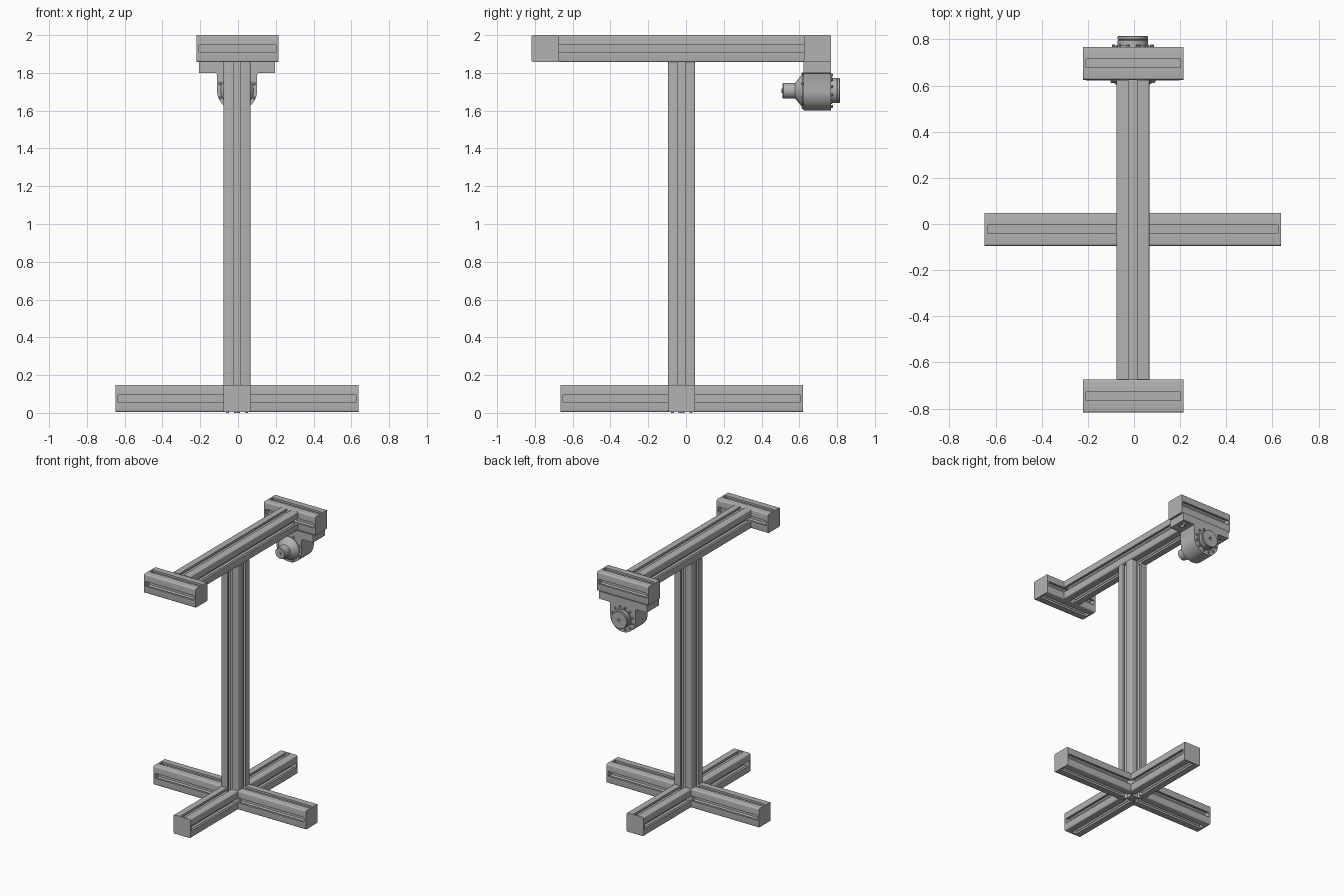
import bpy, bmesh, math
from mathutils import Vector, Matrix

cube = bpy.data.objects.get("Cube")
if cube:
    bpy.data.objects.remove(cube, do_unlink=True)

grey = bpy.data.materials.new("aluminium grey")
grey.use_nodes = True
grey.diffuse_color = (0.45, 0.45, 0.45, 1)
grey.node_tree.nodes["Principled BSDF"].inputs["Base Color"].default_value = (0.45, 0.45, 0.45, 1)

CX, CY = -0.005, -0.023      # column axis
H = 0.0715                   # half width of an extrusion
FLOOR = 0.005                # underside of the base
TOP = 2.0 - H                # axis height of the upper beams
BZ = 1.706                   # shaft axis height
CAP = 0.013


def finish(name, bm, smooth=True):
    bmesh.ops.recalc_face_normals(bm, faces=bm.faces)
    mesh = bpy.data.meshes.new(name)
    bm.to_mesh(mesh)
    bm.free()
    obj = bpy.data.objects.new(name, mesh)
    bpy.context.collection.objects.link(obj)
    mesh.materials.append(grey)
    if smooth:
        bpy.ops.object.select_all(action='DESELECT')
        obj.select_set(True)
        bpy.context.view_layer.objects.active = obj
        bpy.ops.object.shade_smooth_by_angle(angle=math.radians(35))
    return obj


def extrude(name, points, start, end):
    """Sweep a 2D outline from start to end."""
    start, end = Vector(start), Vector(end)
    path = end - start
    frame = Matrix.Translation(start) @ path.to_track_quat('Z', 'Y').to_matrix().to_4x4()
    bm = bmesh.new()
    face = bm.faces.new([bm.verts.new(frame @ Vector((u, v, 0))) for u, v in points])
    swept = bmesh.ops.extrude_face_region(bm, geom=[face], use_keep_orig=True)
    moved = [g for g in swept["geom"] if isinstance(g, bmesh.types.BMVert)]
    bmesh.ops.translate(bm, verts=moved, vec=path)
    return finish(name, bm)


def lathe(name, profile, origin, axis, sides=40):
    """Turn (radius, distance) pairs around an axis."""
    frame = Matrix.Translation(origin) @ Vector(axis).to_track_quat('Z', 'Y').to_matrix().to_4x4()
    bm = bmesh.new()
    rings = []
    for r, d in profile:
        rings.append([bm.verts.new(frame @ Vector((r * math.cos(a), r * math.sin(a), d)))
                      for a in (math.tau * i / sides for i in range(sides))])
    for low, high in zip(rings, rings[1:]):
        for i in range(sides):
            j = (i + 1) % sides
            bm.faces.new((low[i], low[j], high[j], high[i]))
    bm.faces.new(rings[0])
    bm.faces.new(rings[-1])
    return finish(name, bm)


# Square outline with rounded corners, optionally with a T slot on each side
def section(slotted):
    r = 0.009
    half = [(-0.0185, H), (-0.0185, 0.056), (-0.036, 0.056), (-0.036, 0.048), (-0.02, 0.03)]
    side = half + [(-u, v) for u, v in reversed(half)] if slotted else []
    for k in range(5):
        a = math.pi / 2 * (1 - k / 4)
        side.append((H - r + r * math.cos(a), H - r + r * math.sin(a)))
    points = []
    for quarter in range(4):
        c, s = [(1, 0), (0, -1), (-1, 0), (0, 1)][quarter]
        points += [(u * c - v * s, u * s + v * c) for u, v in side]
    return points


SLOT, PLAIN = section(True), section(False)


def beam(name, start, end, cap_start=False, cap_end=True):
    start, end = Vector(start), Vector(end)
    step = (end - start).normalized() * CAP
    a = start + step if cap_start else start
    b = end - step if cap_end else end
    extrude(name, SLOT, a, b)
    if cap_start:
        extrude(name + "_start_cap", PLAIN, start, a)
    if cap_end:
        extrude(name + "_end_cap", PLAIN, b, end)


# Column and the four base legs
beam("column", (CX, CY, FLOOR), (CX, CY, 2 - 2 * H), cap_end=False)
for label, dx, dy in (("left", 1, 0), ("right", -1, 0), ("back", 0, 1), ("front", 0, -1)):
    root = Vector((CX + dx * H, CY + dy * H, FLOOR + H))
    beam(label + "_leg", root, root + Vector((dx, dy, 0)) * 0.571)

# Screws under the base hub
lathe("hub_screw", [(0.016, 0), (0.016, FLOOR)], (CX, CY, 0), (0, 0, 1), 16)
for i in range(4):
    a = math.tau * (i + 0.5) / 4
    lathe("hub_corner_screw", [(0.008, 0), (0.008, FLOOR)],
          (CX + 0.07 * math.cos(a), CY + 0.07 * math.sin(a), 0), (0, 0, 1), 12)

# Upper beam and its two crossbars
FRONT, BACK = -0.8175 + H, 0.768 - H
beam("top_beam", (CX, FRONT + H, TOP), (CX, BACK - H, TOP), cap_end=False)
for label, y in (("front", FRONT), ("back", BACK)):
    beam(label + "_crossbar", (-0.22, y, TOP), (0.214, y, TOP), cap_start=True)

# Bearing housing: mounting plate above a round-bottomed block
R = 0.106
PLATE_BOTTOM, PLATE_TOP = 1.80 - BZ, 2 - 2 * H - BZ
right_side = [(0.202, PLATE_TOP), (0.202, PLATE_BOTTOM), (R + 0.01, PLATE_BOTTOM),
              (R + 0.003, PLATE_BOTTOM - 0.003), (R, PLATE_BOTTOM - 0.01)]
arc = [(R * math.cos(a), -R * math.sin(a)) for a in (math.pi * k / 24 for k in range(25))]
outline = right_side + arc + [(-u, v) for u, v in reversed(right_side)]
housing = extrude("bearing_housing", outline, (CX, 0.768, BZ), (CX, 0.622, BZ))

# Mounting holes through the plate
for side in (-1, 1):
    cutter = lathe("mounting_hole_cutter", [(0.015, -0.01), (0.015, 0.045)],
                   (CX + side * 0.157, BACK, 1.80), (0, 0, 1), 20)
    cutter.hide_render = True
    cutter.hide_viewport = True
    cut = housing.modifiers.new("mounting hole", 'BOOLEAN')
    cut.operation = 'DIFFERENCE'
    cut.solver = 'EXACT'
    cut.object = cutter

# Shaft nose with flared collar, and the round back cover
lathe("shaft_nose", [(0.037, 0), (0.041, 0.004), (0.041, 0.066), (0.046, 0.07), (0.084, 0.102),
                     (0.087, 0.106), (0.087, 0.12)], (CX, 0.511, BZ), (0, 1, 0))
lathe("shaft_tip", [(0.012, 0), (0.012, 0.01)], (CX, 0.505, BZ), (0, 1, 0), 16)
lathe("back_cover", [(0.072, 0), (0.072, 0.008), (0.066, 0.008), (0.066, 0.03), (0.063, 0.031),
                     (0.063, 0.034), (0.066, 0.035), (0.066, 0.046), (0.063, 0.049),
                     (0.012, 0.049), (0.012, 0.035)], (CX, 0.766, BZ), (0, 1, 0))

# Rings of bolts on both housing faces
for label, y, d, count, radius in (("front", 0.624, -1, 8, 0.097), ("back", 0.766, 1, 12, 0.086)):
    for i in range(count):
        a = math.tau * (i + 0.5) / count
        lathe(label + "_bolt", [(0.008, 0), (0.008, 0.009), (0.005, 0.012)],
              (CX + radius * math.cos(a), y, BZ + radius * math.sin(a)), (0, d, 0), 10)
